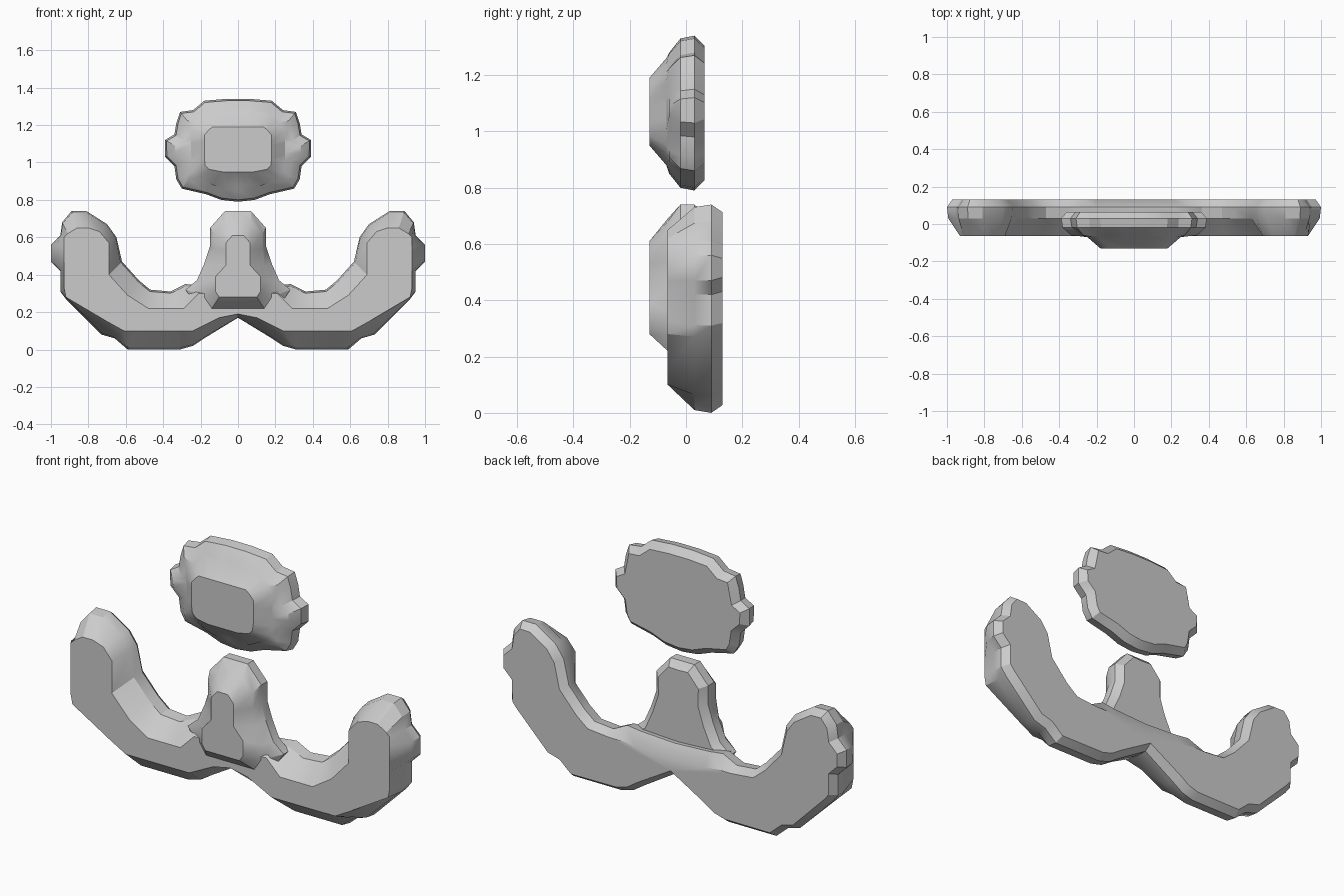
import bpy
import bmesh
import math
from mathutils import Vector

default_cube = bpy.data.objects.get("Cube")
if default_cube:
    bpy.data.objects.remove(default_cube, do_unlink=True)

grey = bpy.data.materials.new("plain grey")
grey.use_nodes = True
grey.diffuse_color = (0.6, 0.6, 0.6, 1)
grey.node_tree.nodes["Principled BSDF"].inputs["Base Color"].default_value = grey.diffuse_color


def mirrored(half):
    """Close a half outline, running from bottom centre to top centre, across x = 0."""
    points = [Vector(p) for p in half]
    return points + [Vector((-p.x, p.y)) for p in reversed(points[1:-1])]


def inset(outline, amount):
    """Move every outline point inwards along its corner direction."""
    result = []
    for i, point in enumerate(outline):
        before = (point - outline[i - 1]).normalized()
        after = (outline[(i + 1) % len(outline)] - point).normalized()
        along = (before + after).normalized()
        result.append(point + Vector((-along.y, along.x)) * amount)
    return result


def octagon(outline, centre, half_width, half_height, corner):
    """Project outline points onto a bevelled rectangle around the centre."""
    result = []
    for point in outline:
        d = point - centre
        reach = min(half_width / max(abs(d.x), 1e-6),
                    half_height / max(abs(d.y), 1e-6),
                    corner / (abs(d.x) + abs(d.y)))
        result.append(centre + d * reach)
    return result


def loft(name, layers):
    """Skin a closed solid through (depth, outline) layers, front to back."""
    bm = bmesh.new()
    rings = [[bm.verts.new((p.x, depth, p.y)) for p in outline]
             for depth, outline in layers]
    count = len(rings[0])
    bm.faces.new(rings[0])
    bm.faces.new(list(reversed(rings[-1])))
    for front, back in zip(rings, rings[1:]):
        for i in range(count):
            j = (i + 1) % count
            bm.faces.new((front[i], back[i], back[j], front[j]))
    bmesh.ops.recalc_face_normals(bm, faces=bm.faces)
    mesh = bpy.data.meshes.new(name)
    bm.to_mesh(mesh)
    bm.free()
    mesh.materials.append(grey)
    mesh.shade_smooth()
    mesh.set_sharp_from_angle(angle=math.radians(30))
    obj = bpy.data.objects.new(name, mesh)
    bpy.context.collection.objects.link(obj)
    return obj


def blend(first, second, factor):
    return [a.lerp(b, factor) for a, b in zip(first, second)]


# Nose: lumpy oval slab with a raised bevelled front
nose = mirrored([
    (0, .79), (.09, .8), (.17, .83), (.3, .86), (.33, .91), (.34, .98),
    (.39, 1.03), (.39, 1.12), (.34, 1.15), (.33, 1.21), (.31, 1.27),
    (.24, 1.28), (.18, 1.33), (.06, 1.34), (0, 1.34)])
middle = Vector((0, 1.07))
loft("nose", [
    (-.13, octagon(nose, middle, .18, .12, .26)),
    (-.07, octagon(nose, middle, .25, .19, .36)),
    (-.06, inset(nose, .06)),
    (-.02, inset(nose, .01)),
    (.03, nose),
    (.065, inset(nose, .035))])

# Stem: tapered post below the nose
stem = mirrored([
    (0, .2), (.2, .2), (.28, .32), (.22, .37), (.18, .46),
    (.15, .55), (.15, .65), (.07, .74), (0, .74)])
stem_ridge = mirrored([
    (0, .22), (.14, .22), (.18, .28), (.18, .36), (.14, .45),
    (.13, .54), (.13, .62), (.07, .68), (0, .69)])
stem_front = mirrored([
    (0, .28), (.1, .28), (.12, .31), (.12, .39), (.065, .45),
    (.065, .53), (.065, .57), (.03, .61), (0, .61)])
loft("mouth_stem", [
    (-.13, stem_front),
    (-.065, stem_ridge),
    (-.02, stem),
    (.03, stem),
    (.065, inset(stem, .035))])

# Mouth: two upturned arms joined at the centre
mouth = mirrored([
    (0, .17), (.18, .06), (.24, .02), (.31, 0), (.59, 0), (.66, .06),
    (.73, .08), (.92, .27), (.95, .31), (.95, .42), (1, .47), (1, .56),
    (.95, .61), (.94, .68), (.89, .74), (.81, .74), (.7, .67), (.65, .6),
    (.62, .47), (.53, .37), (.47, .32), (.36, .31), (.28, .35), (.2, .34),
    (0, .33)])
mouth_front = mirrored([
    (0, .19), (.1, .17), (.24, .1), (.31, .1), (.55, .1), (.61, .1),
    (.7, .15), (.92, .28), (.93, .33), (.93, .42), (.93, .47), (.93, .55),
    (.93, .6), (.91, .62), (.86, .65), (.8, .65), (.74, .63), (.69, .57),
    (.69, .4), (.59, .29), (.48, .22), (.36, .22), (.29, .22), (.21, .3),
    (0, .29)])
# The back of the joining bar slopes down behind the stem
mouth_back = [p - Vector((0, .04)) if abs(p.x) < .3 and p.y > .25 else p
              for p in inset(mouth, .03)]
loft("mouth_arms", [
    (-.065, mouth_front),
    (.03, blend(mouth_front, mouth, .9)),
    (.09, mouth),
    (.13, mouth_back)])
